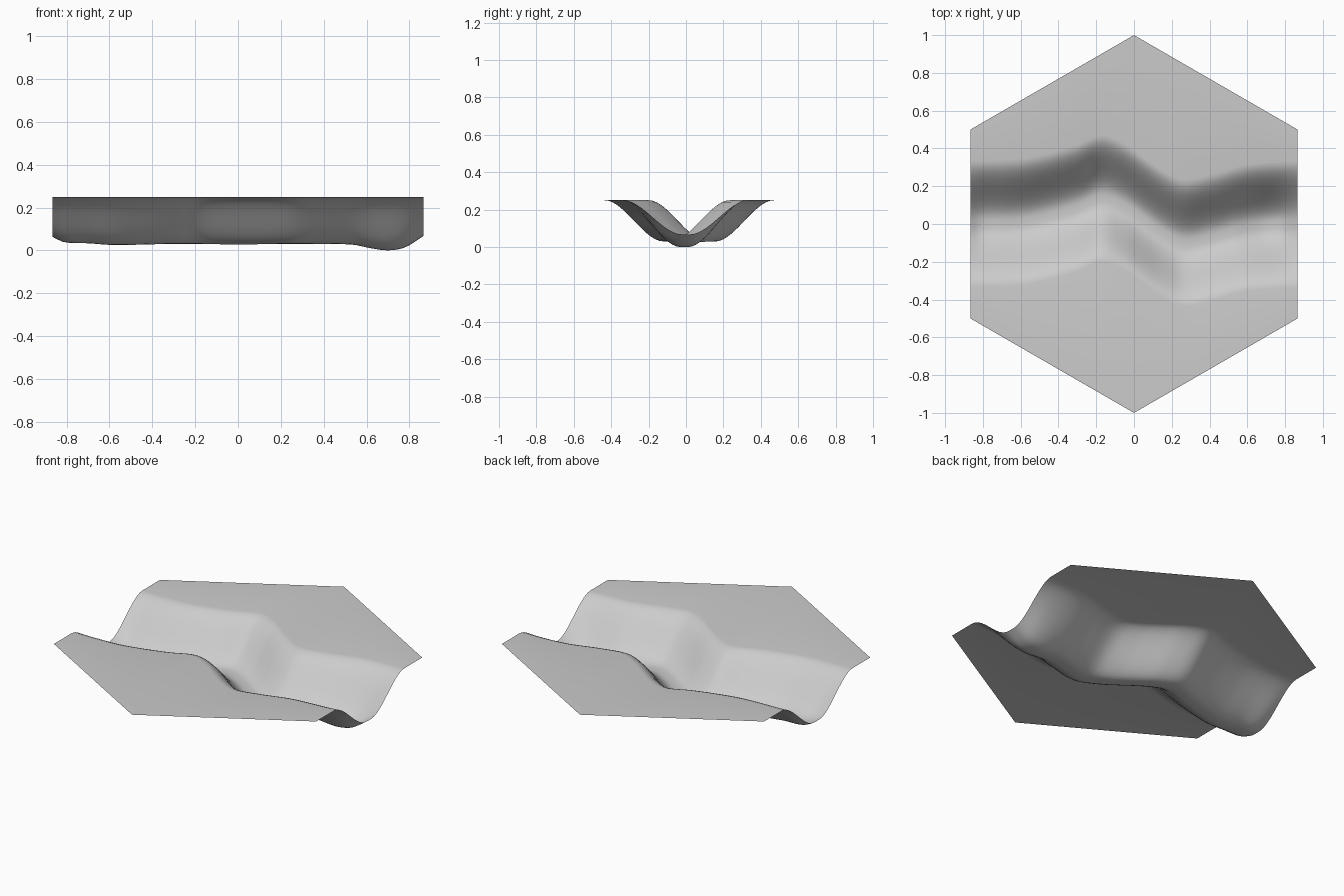
import bpy
import bmesh
from math import sqrt

old = bpy.data.objects.get("Cube")
if old:
    bpy.data.objects.remove(old, do_unlink=True)

TOP = 0.25
HALF_X = sqrt(3) / 2
COLUMNS, ROWS = 72, 32
BANK = 0.335          # half width of the channel
BED = 0.02            # half width of the flat bed

# Keys along x: sideways drift of the stream, and height of its bed
course = [(-0.87, 0), (-0.6, 0.01), (-0.45, 0.04), (-0.3, 0.085), (-0.17, 0.135),
          (-0.05, 0.09), (0.05, 0.02), (0.15, -0.05), (0.26, -0.1), (0.4, -0.075),
          (0.6, -0.02), (0.87, 0)]
bed = [(-0.87, 0.065), (-0.81, 0.038), (-0.7, 0.033), (-0.58, 0.025), (-0.3, 0.03),
       (0, 0.028), (0.3, 0.03), (0.53, 0.027), (0.62, 0.01), (0.7, 0), (0.78, 0.014),
       (0.87, 0.07)]


def smooth_curve(keys, x):
    """Cubic interpolation through the keys."""
    def slope(i):
        a, b = keys[max(i - 1, 0)], keys[min(i + 1, len(keys) - 1)]
        return (b[1] - a[1]) / (b[0] - a[0])
    i = 0
    while i < len(keys) - 2 and x > keys[i + 1][0]:
        i += 1
    (x0, y0), (x1, y1) = keys[i], keys[i + 1]
    w = x1 - x0
    t = min(max((x - x0) / w, 0), 1)
    s = 1 - t
    return (s * s * ((1 + 2 * t) * y0 + t * w * slope(i))
            + t * t * ((1 + 2 * s) * y1 - s * w * slope(i + 1)))


def bank_rise(d):
    """0 on the bed, 1 on the level ground."""
    t = min(max((abs(d) - BED) / (BANK - BED), 0), 1)
    return t * t * (3 - 2 * t)


# Hexagonal ground sheet whose rows follow the stream
bm = bmesh.new()
columns = []
for i in range(COLUMNS + 1):
    x = HALF_X * (2 * i / COLUMNS - 1)
    edge = 1 - abs(x) / sqrt(3)
    mid, low = smooth_curve(course, x), smooth_curve(bed, x)
    column = [bm.verts.new((x, -edge, TOP))]
    for j in range(ROWS + 1):
        d = BANK * (2 * j / ROWS - 1)
        column.append(bm.verts.new((x, mid + d, low + (TOP - low) * bank_rise(d))))
    column.append(bm.verts.new((x, edge, TOP)))
    columns.append(column)
for a, b in zip(columns, columns[1:]):
    for j in range(len(a) - 1):
        bm.faces.new((a[j], b[j], b[j + 1], a[j + 1])).smooth = True

mesh = bpy.data.meshes.new("river_tile")
bm.to_mesh(mesh)
bm.free()
tile = bpy.data.objects.new("river_tile", mesh)
bpy.context.collection.objects.link(tile)

# Plain grey ground
grey = bpy.data.materials.new("light_grey")
grey.use_nodes = True
colour = (0.6, 0.6, 0.6, 1)
grey.diffuse_color = colour
grey.node_tree.nodes["Principled BSDF"].inputs["Base Color"].default_value = colour
mesh.materials.append(grey)
